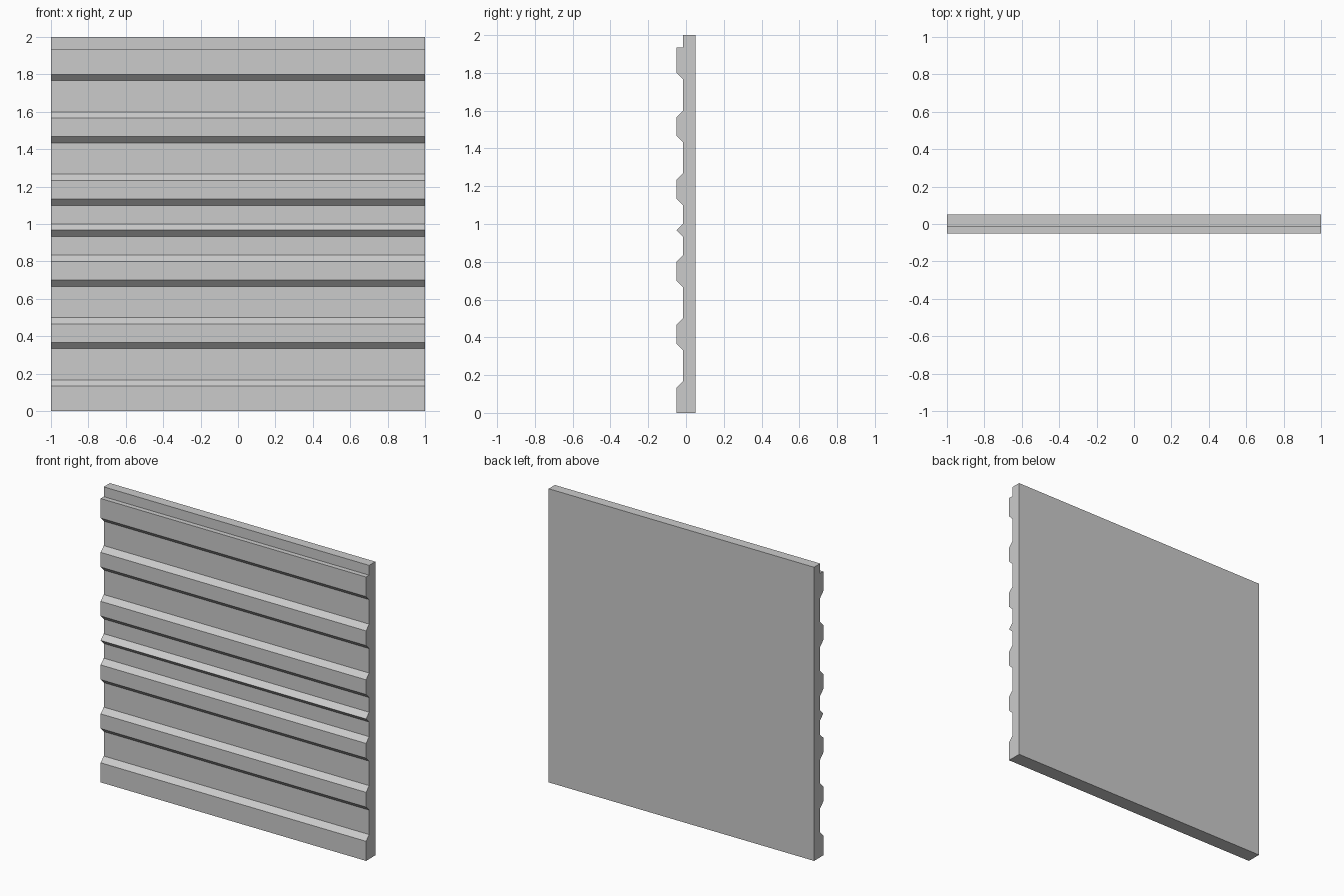
import bpy, bmesh

if "Cube" in bpy.data.objects:
    bpy.data.objects.remove(bpy.data.objects["Cube"])

U = 1 / 30                      # module of the siding profile
FRONT, RECESS, BACK = -1.5 * U, -0.5 * U, 1.5 * U

# Raised ridges: (start of lower slope, start of flat, end of flat, end of upper slope) in modules
ridges = [(10, 11, 14, 15), (20, 21, 24, 25), (28, 29, 29, 30),
          (33, 34, 37, 38), (43, 44, 47, 48), (53, 54, 58, 58)]

# Side profile (y, z): bottom board, ridges, stepped top lip, flat back
profile = [(BACK, 0), (FRONT, 0), (FRONT, 4 * U), (RECESS, 5 * U)]
for a, b, c, d in ridges:
    profile += [(RECESS, a * U), (FRONT, b * U)]
    if c > b:
        profile.append((FRONT, c * U))
    profile.append((RECESS, d * U))
profile += [(RECESS, 2), (BACK, 2)]

# Extrude the profile across the panel width
bm = bmesh.new()
face = bm.faces.new([bm.verts.new((-1, y, z)) for y, z in profile])
ext = bmesh.ops.extrude_face_region(bm, geom=[face])
bmesh.ops.translate(bm, vec=(2, 0, 0),
                    verts=[g for g in ext["geom"] if isinstance(g, bmesh.types.BMVert)])
bmesh.ops.recalc_face_normals(bm, faces=bm.faces)

mesh = bpy.data.meshes.new("siding_panel")
bm.to_mesh(mesh)
bm.free()
panel = bpy.data.objects.new("siding_panel", mesh)
bpy.context.collection.objects.link(panel)
